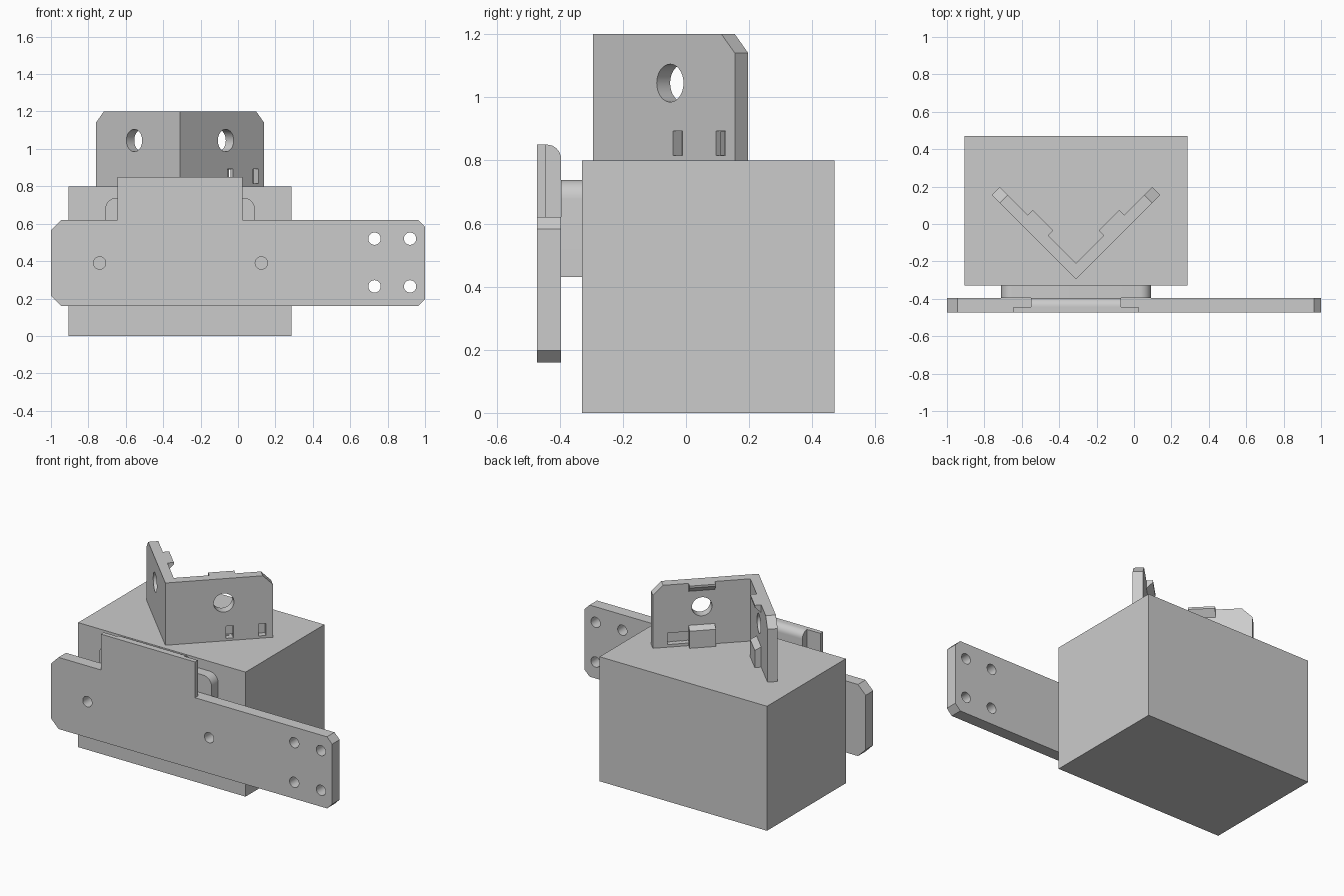
import bpy, bmesh, math
from mathutils import Matrix, Vector

if "Cube" in bpy.data.objects:
    bpy.data.objects.remove(bpy.data.objects["Cube"])

grey = bpy.data.materials.new("light_grey")
grey.diffuse_color = (0.6, 0.6, 0.6, 1)
grey.use_nodes = True
grey.node_tree.nodes["Principled BSDF"].inputs["Base Color"].default_value = grey.diffuse_color


def prism(name, pts, axis, a, b):
    """Extrude a 2D profile from a to b. axis y: points (x, z); x: points (y, z)."""
    place = {"y": lambda p, t: (p[0], t, p[1]), "x": lambda p, t: (t, p[0], p[1])}[axis]
    bm = bmesh.new()
    face = bm.faces.new([bm.verts.new(place(p, a)) for p in pts])
    new = bmesh.ops.extrude_face_region(bm, geom=[face])["geom"]
    shift = Vector(place((0, 0), b - a))
    bmesh.ops.translate(bm, verts=[g for g in new if isinstance(g, bmesh.types.BMVert)], vec=shift)
    bmesh.ops.recalc_face_normals(bm, faces=bm.faces)
    mesh = bpy.data.meshes.new(name)
    bm.to_mesh(mesh)
    bm.free()
    mesh.materials.append(grey)
    ob = bpy.data.objects.new(name, mesh)
    bpy.context.collection.objects.link(ob)
    return ob


def box(name, x0, x1, y0, y1, z0, z1):
    return prism(name, [(x0, z0), (x1, z0), (x1, z1), (x0, z1)], "y", y0, y1)


def arc(cx, cz, r, a0, a1, n):
    return [(cx + r * math.cos(math.radians(a0 + (a1 - a0) * i / n)),
             cz + r * math.sin(math.radians(a0 + (a1 - a0) * i / n))) for i in range(n + 1)]


def hole(x, z, r, y0, y1):
    return prism("hole_cutter", arc(x, z, r, 0, 360, 32)[:-1], "y", y0, y1)


def combine(ob, others, operation):
    bpy.context.view_layer.objects.active = ob
    for other in others:
        mod = ob.modifiers.new("bool", "BOOLEAN")
        mod.operation, mod.object, mod.solver = operation, other, "EXACT"
        bpy.ops.object.modifier_apply(modifier=mod.name)
        bpy.data.objects.remove(other)


def smooth(ob):
    bpy.ops.object.select_all(action="DESELECT")
    ob.select_set(True)
    bpy.context.view_layer.objects.active = ob
    bpy.ops.object.shade_smooth_by_angle(angle=math.radians(30))


# Main block
box("main_block", -0.905, 0.285, -0.33, 0.47, 0, 0.8)

# Spacer pad with rounded upper corners
pad = prism("spacer_pad", [(-0.71, 0.43), (0.09, 0.43)] + arc(0.03, 0.678, 0.06, 0, 90, 8)
            + arc(-0.65, 0.678, 0.06, 90, 180, 8), "y", -0.396, -0.329)
smooth(pad)

# Front plate: chamfered bar with a thin raised tab
Y0, Y1 = -0.472, -0.396
plate = prism("front_plate", [
    (-0.945, 0.16), (0.963, 0.16), (1, 0.197), (1, 0.583), (0.963, 0.62), (-0.945, 0.62),
    (-1, 0.565), (-1, 0.215)], "y", Y0, Y1)
tab = box("tab", -0.645, 0.025, Y0, -0.443, 0.5, 0.85)
# Thick middle of the tab, rounded over at the back
core = prism("tab_core", [(Y0, 0.5), (Y1, 0.5)] + arc(Y1 - 0.045, 0.805, 0.045, 0, 90, 8)
             + [(Y0, 0.85)], "x", -0.55, -0.07)
combine(plate, [tab, core], "UNION")
spots = [(-0.74, 0.39), (0.125, 0.39)] + [(x, z) for x in (0.73, 0.92) for z in (0.265, 0.52)]
combine(plate, [hole(x, z, 0.033, -0.6, -0.36) for x, z in spots], "DIFFERENCE")
smooth(plate)


# V bracket: each arm is built along +x from the corner, outer face on y = 0
def arm(name, slots):
    T, L = 0.06, 0.636
    ob = prism(name, [(0, 0.8), (L, 0.8), (L, 1.14), (L - 0.06, 1.2), (0, 1.2)], "y", 0, T)
    # Mitre at the corner
    for v in ob.data.vertices:
        if v.co.x < 0.01 and v.co.y > 0.01:
            v.co.x = T
    # Cable hole, and tie slots joined by an inner pocket
    cuts = [hole(0.346, 1.045, 0.06, -0.1, 0.2)]
    if slots:
        cuts += [box("slot", 0.36, 0.402, -0.1, 0.04, 0.815, 0.893),
                 box("slot", 0.552, 0.595, -0.1, 0.04, 0.815, 0.893),
                 box("channel", 0.37, 0.585, 0.022, 0.039, 0.816, 0.892),
                 box("pocket", 0.365, 0.55, 0.021, 0.1, 0.817, 0.891)]
    combine(ob, cuts, "DIFFERENCE")
    # Wedge catches on the inner face
    D = 0.098
    upper = prism("upper_catch", [(T - 0.005, 1.2), (D, 1.2), (D, 1.187), (T, 1.149),
                                  (T - 0.005, 1.149)], "x", 0.27, 0.425)
    lower = prism("lower_catch", [(T - 0.005, 0.8), (D, 0.8), (D, 0.91), (T, 0.93),
                                  (T - 0.005, 0.93)], "x", 0.27, 0.425)
    combine(ob, [upper, lower], "UNION")
    return ob


corner = Matrix.Translation((-0.31, -0.295, 0))
turn = Matrix.Rotation(math.radians(45), 4, "Z")
right = arm("bracket_right_arm", True)
right.data.transform(corner @ turn)
left = arm("bracket_left_arm", False)
left.data.transform(corner @ Matrix.Scale(-1, 4, (1, 0, 0)) @ turn)
left.data.flip_normals()
for ob in (right, left):
    smooth(ob)
